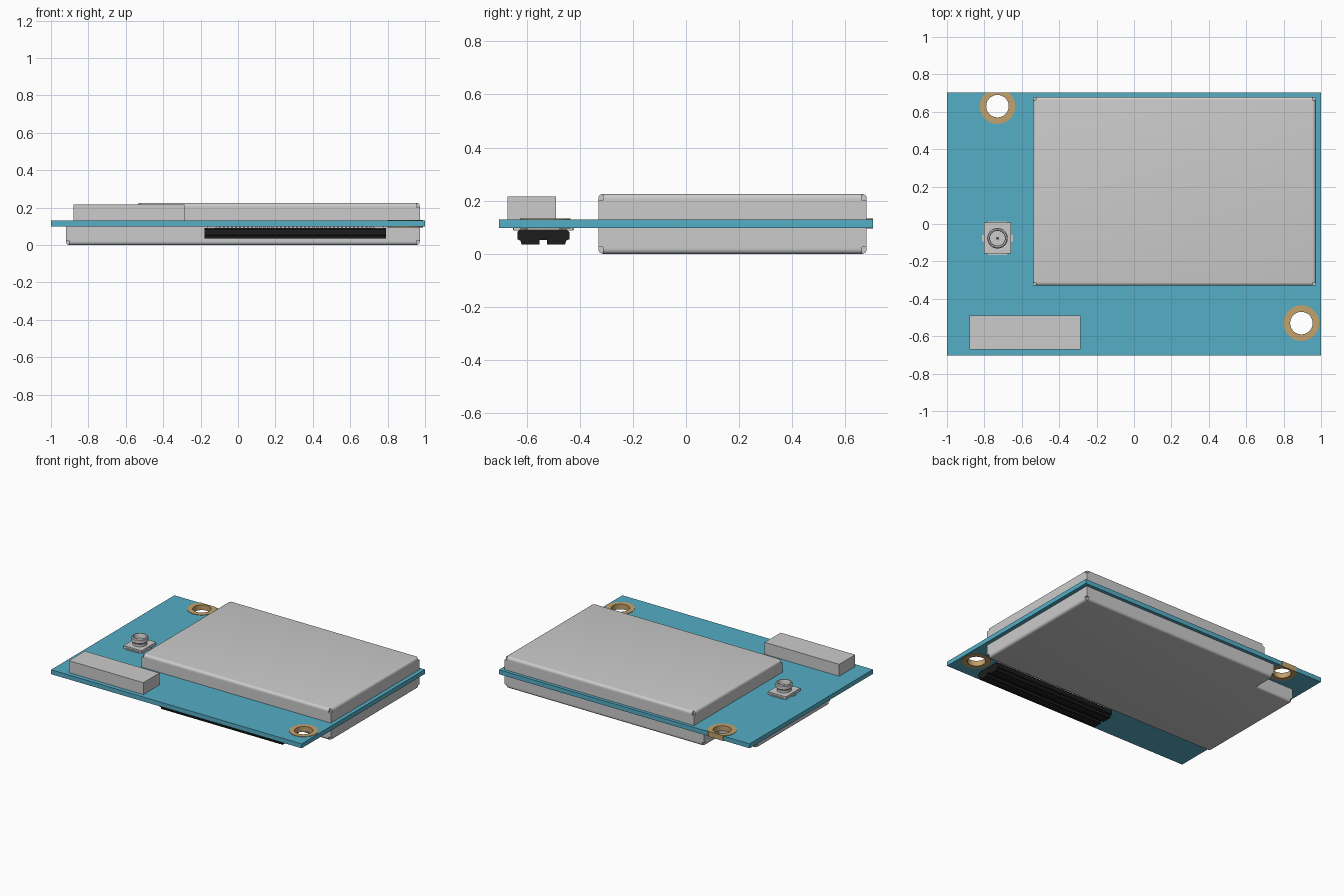
import bpy, bmesh, math
from mathutils import Matrix, Vector

if "Cube" in bpy.data.objects:
    bpy.data.objects.remove(bpy.data.objects["Cube"])


def material(name, rgb):
    m = bpy.data.materials.new(name)
    m.diffuse_color = (*rgb, 1)
    m.use_nodes = True
    m.node_tree.nodes["Principled BSDF"].inputs["Base Color"].default_value = m.diffuse_color
    return m


BLUE = material("board_blue", (0.09, 0.42, 0.56))
COPPER = material("copper", (0.55, 0.36, 0.15))
BLACK = material("black_plastic", (0.012, 0.012, 0.012))


def finish(bm, name, mat=None, smooth=False):
    bmesh.ops.recalc_face_normals(bm, faces=bm.faces)
    me = bpy.data.meshes.new(name)
    bm.to_mesh(me)
    bm.free()
    ob = bpy.data.objects.new(name, me)
    bpy.context.collection.objects.link(ob)
    if mat:
        me.materials.append(mat)
    if smooth:
        bpy.ops.object.select_all(action='DESELECT')
        ob.select_set(True)
        bpy.context.view_layer.objects.active = ob
        bpy.ops.object.shade_smooth_by_angle(angle=math.radians(35))
    return ob


def add_box(bm, x0, x1, y0, y1, z0, z1):
    mid = Vector((x0 + x1, y0 + y1, z0 + z1)) / 2
    size = (x1 - x0, y1 - y0, z1 - z0, 1)
    bmesh.ops.create_cube(bm, size=1, matrix=Matrix.Translation(mid) @ Matrix.Diagonal(size))


def boxes(name, items, mat=None):
    bm = bmesh.new()
    for b in items:
        add_box(bm, *b)
    return finish(bm, name, mat)


def lathe(name, x, y, profile, mat=None, steps=48, closed=True):
    """Spin an (r, z) profile around a vertical axis."""
    bm = bmesh.new()
    rings = [[bm.verts.new((x + r * math.cos(math.tau * i / steps),
                            y + r * math.sin(math.tau * i / steps), z))
              for i in range(steps)] for r, z in profile]
    pairs = list(zip(rings, rings[1:] + rings[:1])) if closed else list(zip(rings, rings[1:]))
    for a, b in pairs:
        for i in range(steps):
            j = (i + 1) % steps
            bm.faces.new((a[i], a[j], b[j], b[i]))
    if not closed:
        bm.faces.new(rings[0])
        bm.faces.new(rings[-1])
    return finish(bm, name, mat, smooth=True)


def boolean(ob, cutter, op='DIFFERENCE'):
    """Apply a boolean and discard the cutter."""
    cutter.hide_render = True
    mod = ob.modifiers.new("cut", 'BOOLEAN')
    mod.operation, mod.object, mod.solver = op, cutter, 'EXACT'
    bpy.ops.object.select_all(action='DESELECT')
    ob.select_set(True)
    bpy.context.view_layer.objects.active = ob
    bpy.ops.object.modifier_apply(modifier=mod.name)
    bpy.data.objects.remove(cutter)


def shield(name, outline, z_board, z_outer, corners):
    """Pressed can: extruded outline, rounded outer rim, relief cuts at the corners."""
    bm = bmesh.new()
    face = bm.faces.new([bm.verts.new((x, y, z_board)) for x, y in outline])
    ext = bmesh.ops.extrude_face_region(bm, geom=[face], use_keep_orig=True)
    for v in ext['geom']:
        if isinstance(v, bmesh.types.BMVert):
            v.co.z = z_outer
    rim = [e for e in bm.edges if all(abs(v.co.z - z_outer) < 1e-5 for v in e.verts)]
    bmesh.ops.bevel(bm, geom=rim, offset=0.018, segments=4, profile=0.5, affect='EDGES')
    ob = finish(bm, name, smooth=True)
    s = 0.017
    boolean(ob, boxes("relief_cutter", [(x - s, x + s, y - s, y + s, z_outer - 0.025, z_outer + 0.025)
                                        for x, y in corners]))
    return ob


# circuit board with two plated mounting holes
Z0, Z1 = 0.098, 0.13
holes = [(-0.73, 0.63), (0.895, -0.53)]
board = boxes("circuit_board", [(-1, 1, -0.703, 0.703, Z0, Z1)], BLUE)
for i, (x, y) in enumerate(holes):
    boolean(board, lathe("hole_cutter", x, y, [(0.063, 0), (0.063, 0.3)], BLUE, closed=False))
    ring = lathe(f"hole_plating_{i + 1}", x, y,
                 [(0.06, Z0 - 0.003), (0.095, Z0 - 0.003), (0.095, Z1 + 0.003), (0.06, Z1 + 0.003)], COPPER)
    boolean(ring, boxes("edge_clip", [(-1, 1, -0.704, 0.704, 0, 0.3)], COPPER), 'INTERSECT')

# top shield
top = [(-0.54, -0.33), (0.972, -0.33), (0.972, 0.68), (-0.54, 0.68)]
shield("top_shield", top, Z1, 0.226, top)

# bottom shield, stepped around the rear mounting hole
low = [(-0.92, -0.33), (0.972, -0.33), (0.972, 0.68), (-0.62, 0.68), (-0.62, 0.51), (-0.92, 0.51)]
shield("bottom_shield", low, Z0, 0.0, [p for p in low if p != (-0.62, 0.51)])

# rectangular component on top
boxes("top_block", [(-0.88, -0.285, -0.672, -0.49, Z1, 0.216)])

# antenna socket: base, solder tabs, hollow barrel and centre pin
cx, cy = -0.73, -0.076
boxes("socket_base", [(cx - 0.072, cx + 0.072, cy - 0.083, cy + 0.083, Z1, 0.15)])
boxes("socket_tabs", [(cx - 0.083, cx + 0.083, cy - 0.017, cy + 0.017, Z1, 0.138),
                      (cx - 0.05, cx + 0.05, cy - 0.09, cy + 0.09, Z1, 0.138)])
lathe("socket_barrel", cx, cy,
      [(0.048, 0.15), (0.048, 0.168), (0.055, 0.176), (0.055, 0.2), (0.05, 0.206),
       (0.043, 0.206), (0.04, 0.2), (0.04, 0.15)])
lathe("socket_pin", cx, cy, [(0.008, 0.145), (0.008, 0.188), (0.003, 0.195)], steps=16, closed=False)

# underside connector: grooved housing extruded along x
x0, x1, yc = -0.18, 0.79, -0.537
half = [(0.014, 0.035), (0.082, 0.035), (0.086, 0.05), (0.098, 0.055), (0.098, 0.082), (0.088, 0.092)]
prof = half + [(-y, z) for y, z in reversed(half)] + [(-0.014, 0.052), (0.014, 0.052)]
bm = bmesh.new()
face = bm.faces.new([bm.verts.new((x0, yc + y, z)) for y, z in prof])
ext = bmesh.ops.extrude_face_region(bm, geom=[face], use_keep_orig=True)
bmesh.ops.translate(bm, vec=(x1 - x0, 0, 0),
                    verts=[v for v in ext['geom'] if isinstance(v, bmesh.types.BMVert)])
housing = finish(bm, "connector_housing", BLACK)

# rows of contact slots, solder leads and end pads
count = 40
xs = [x0 + 0.06 + (x1 - x0 - 0.12) * i / (count - 1) for i in range(count)]
boolean(housing, boxes("slot_cutter", [(x - 0.006, x + 0.006, yc + s * 0.048 - 0.02, yc + s * 0.048 + 0.02, 0.02, 0.06)
                                       for x in xs for s in (-1, 1)], BLACK))
boxes("connector_leads", [(x - 0.005, x + 0.005, yc + min(s * 0.06, s * 0.115), yc + max(s * 0.06, s * 0.115),
                           0.09, Z0) for x in xs for s in (-1, 1)])
boxes("connector_end_pads", [(x - 0.022, x + 0.022, yc + s * 0.09 - 0.022, yc + s * 0.09 + 0.022, 0.088, Z0)
                             for x in (x0 + 0.035, x1 - 0.035) for s in (-1, 1)])
